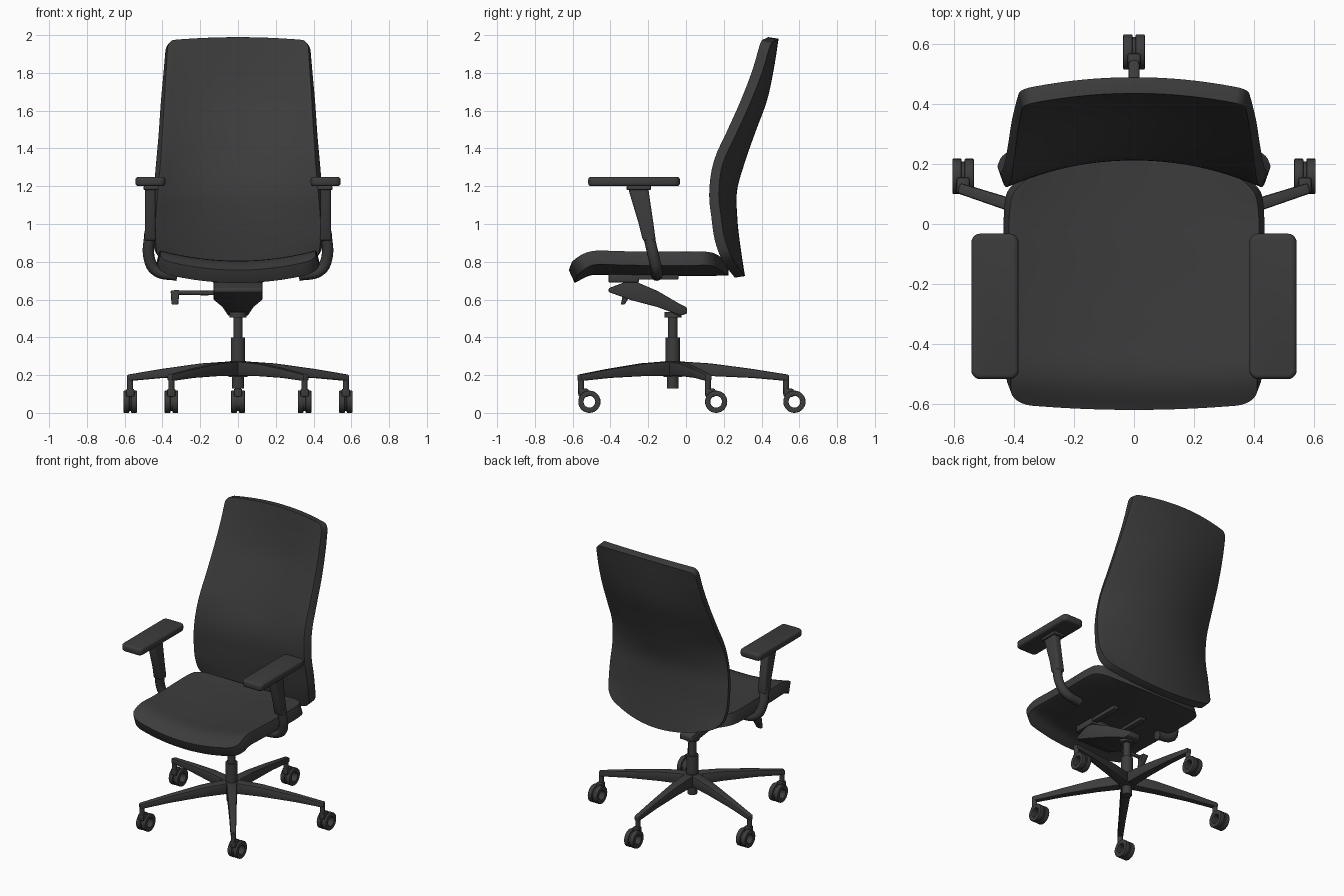
import bpy, bmesh
from math import sin, cos, pi, sqrt, radians
from mathutils import Vector, Matrix

if "Cube" in bpy.data.objects:
    bpy.data.objects.remove(bpy.data.objects["Cube"])

DARK = bpy.data.materials.new("dark_grey")
DARK.diffuse_color = (0.045, 0.045, 0.045, 1)
DARK.use_nodes = True
DARK.node_tree.nodes["Principled BSDF"].inputs["Base Color"].default_value = DARK.diffuse_color


def finish(name, bm, bevel=0.0, segments=2, thickness=0.0):
    bmesh.ops.recalc_face_normals(bm, faces=bm.faces)
    me = bpy.data.meshes.new(name)
    bm.to_mesh(me)
    bm.free()
    ob = bpy.data.objects.new(name, me)
    bpy.context.collection.objects.link(ob)
    me.materials.append(DARK)
    if thickness:
        m = ob.modifiers.new("thickness", 'SOLIDIFY')
        m.thickness, m.offset, m.use_even_offset = thickness, 0, True
    if bevel:
        m = ob.modifiers.new("bevel", 'BEVEL')
        m.width, m.segments, m.limit_method, m.angle_limit = bevel, segments, 'ANGLE', radians(50)
    return ob


def loft(name, rings, bevel=0.0, segments=2, closed=False):
    """Skin consecutive rings of points; cap the ends unless closed."""
    bm = bmesh.new()
    vs = [[bm.verts.new(p) for p in ring] for ring in rings]
    n = len(rings[0])
    for a, b in zip(vs, vs[1:] + vs[:1] if closed else vs[1:]):
        for i in range(n):
            bm.faces.new((a[i], a[(i + 1) % n], b[(i + 1) % n], b[i]))
    if not closed:
        bm.faces.new(vs[0])
        bm.faces.new(vs[-1])
    return finish(name, bm, bevel, segments)


def rect_xz(y, hw, z0, z1, cx=0):
    return [(cx - hw, y, z0), (cx + hw, y, z0), (cx + hw, y, z1), (cx - hw, y, z1)]


def rect_xy(z, x0, x1, y0, y1):
    return [(x0, y0, z), (x1, y0, z), (x1, y1, z), (x0, y1, z)]


def box(name, x0, x1, y0, y1, z0, z1, bevel=0.006):
    return loft(name, [rect_xy(z0, x0, x1, y0, y1), rect_xy(z1, x0, x1, y0, y1)], bevel)


def cyl(name, x, y, z0, z1, r0, r1=None):
    bm = bmesh.new()
    bmesh.ops.create_cone(bm, cap_ends=True, segments=32, radius1=r0, radius2=r0 if r1 is None else r1,
                          depth=z1 - z0, matrix=Matrix.Translation((x, y, (z0 + z1) / 2)))
    return finish(name, bm)


def tube(name, pts, r):
    cu = bpy.data.curves.new(name, 'CURVE')
    cu.dimensions, cu.bevel_depth, cu.bevel_resolution, cu.use_fill_caps = '3D', r, 4, True
    sp = cu.splines.new('BEZIER')
    sp.bezier_points.add(len(pts) - 1)
    for bp, p in zip(sp.bezier_points, pts):
        bp.co, bp.handle_left_type, bp.handle_right_type = p, 'AUTO', 'AUTO'
    cu.materials.append(DARK)
    bpy.context.collection.objects.link(bpy.data.objects.new(name, cu))


def spline(table, t):
    """Catmull-Rom through evenly spaced tuples, t in 0..1."""
    n = len(table) - 1
    i = min(int(t * n), n - 1)
    f = t * n - i
    out = []
    for k in range(len(table[0])):
        p1, p2 = table[i][k], table[i + 1][k]
        p0 = table[i - 1][k] if i > 0 else 2 * p1 - p2
        p3 = table[i + 2][k] if i + 2 <= n else 2 * p2 - p1
        out.append(p1 + 0.5 * f * (p2 - p0 + f * (2 * p0 - 5 * p1 + 4 * p2 - p3 + f * (3 * (p1 - p2) + p3 - p0))))
    return out


def cushion(name, surf, corner_low, corner_high, thickness, bevel, rows=44, cols=24):
    """Curved pad: surf(u, t, corner factor) over a grid with rounded corners (radius as width, length)."""
    bm = bmesh.new()
    grid = []
    for j in range(rows + 1):
        t = 0.5 - 0.5 * cos(pi * j / rows)
        c = 1.0
        for d, (rw, rl) in ((t, corner_low), (1 - t, corner_high)):
            if d < rl:
                c = min(c, 1 - rw + rw * sqrt(max(0, 1 - (1 - d / rl) ** 2)))
        grid.append([bm.verts.new(surf((2 * i / cols - 1) * c, t)) for i in range(cols + 1)])
    for a, b in zip(grid, grid[1:]):
        for i in range(cols):
            bm.faces.new((a[i], a[i + 1], b[i + 1], b[i]))
    return finish(name, bm, bevel, 4, thickness)


# Backrest: columns are z, centre y, sideways wrap, half width
BACK = [(.72, .285, .07, .43), (.87, .262, .085, .445), (1.02, .245, .085, .445), (1.18, .243, .095, .435),
        (1.34, .287, .115, .422), (1.5, .343, .10, .41), (1.66, .402, .088, .40), (1.82, .437, .062, .388),
        (1.985, .463, .04, .376)]


def back_surf(u, t):
    z, y, wrap, w = spline(BACK, t)
    z += u * u * (0.09 * max(0, 1 - 3 * t) - 0.02 * t)
    return (u * w, y - wrap * u * u, z)


cushion("backrest", back_surf, (.14, .06), (.09, .03), .055, .02)

# Seat: columns are y, centre z, half width
SEAT = [(-.605, .722, .415), (-.51, .765, .42), (-.37, .765, .42), (-.22, .762, .422), (-.07, .762, .425),
        (.08, .762, .425), (.225, .765, .41)]


def seat_surf(u, t):
    y, z, w = spline(SEAT, t)
    y += u * u * (0.02 * (1 - t) - 0.09 * t ** 4)
    return (u * w, y, z + 0.055 * u * u)


cushion("seat", seat_surf, (.17, .09), (.15, .09), .075, .028)

# Armrests
for s, side in ((1, "right"), (-1, "left")):
    x0, x1 = sorted((s * .385, s * .543))
    ob = box(side + "_arm_pad", x0, x1, -.518, -.032, 1.2, 1.25, 0)
    bm = bmesh.new()
    bm.from_mesh(ob.data)
    up = [e for e in bm.edges if abs(e.verts[0].co.z - e.verts[1].co.z) > .01]
    bmesh.ops.bevel(bm, geom=up, offset=.03, segments=5, profile=.5, affect='EDGES')
    bm.to_mesh(ob.data)
    bm.free()
    m = ob.modifiers.new("bevel", 'BEVEL')
    m.width, m.segments, m.angle_limit = .015, 3, radians(50)
    x0, x1 = sorted((s * .42, s * .5))
    box(side + "_arm_bracket", x0, x1, -.315, -.185, 1.18, 1.202)
    x0, x1 = sorted((s * .436, s * .492))
    loft(side + "_arm_post", [rect_xy(1.19, x0, x1, -.307, -.2), rect_xy(1.0, x0, x1, -.25, -.172),
                              rect_xy(.91, x0 - .004, x1 + .004, -.228, -.16)], .014, 3)
    tube(side + "_arm_support", [(s * .467, -.2, .95), (s * .47, -.17, .82), (s * .435, -.155, .755),
                                 (s * .32, -.155, .728)], .03)

# Tilt mechanism, seat rails and lever
loft("tilt_mechanism", [rect_xz(-.41, .13, .64, .66), rect_xz(-.29, .13, .597, .705),
                        rect_xz(-.15, .085, .56, .645), rect_xz(-.03, .055, .515, .575),
                        rect_xz(.005, .045, .525, .558)], .006)
box("seat_plate", -.135, .135, -.41, -.25, .69, .735)
for s, side in ((1, "right"), (-1, "left")):
    box(side + "_seat_rail", s * .11 - .02, s * .11 + .02, -.41, -.04, .705, .735)
tube("tilt_lever", [(-.1, -.32, .635), (-.22, -.32, .635), (-.34, -.32, .638)], .012)
loft("lever_handle", [rect_xy(.573, -.352, -.316, -.345, -.325), rect_xy(.648, -.357, -.31, -.33, -.28)], .006)

# Gas column and hub
CY = -.07
cyl("column_collar", 0, CY, .505, .535, .045)
cyl("column_rod", 0, CY, .38, .52, .025)
cyl("column_sleeve", 0, CY, .25, .4, .038)
cyl("base_hub", 0, CY, .19, .275, .05, .042)
cyl("column_foot", 0, CY, .13, .2, .031)

# Five-star base: one leg and twin-wheel caster per arm
for k in range(5):
    a = radians(72 * k)
    leg = loft(f"base_leg_{k + 1}", [rect_xz(0, .034, .195, .275), rect_xz(.2, .029, .195, .262),
                                     rect_xz(.42, .022, .185, .233), rect_xz(.615, .018, .168, .202)], .008)
    leg.location = (0, CY, 0)
    leg.rotation_euler.z = a
    px, py = -.6 * sin(a), CY + .6 * cos(a)
    cyl(f"caster_stem_{k + 1}", px, py, .1, .19, .016)
    box(f"caster_hood_{k + 1}", px - .022, px + .022, py - .014, py + .04, .085, .128, .008)
    for s, side in ((1, "right"), (-1, "left")):
        rings = []
        for i in range(28):
            t = 2 * pi * i / 28
            rings.append([(px + x, py + .044 + r * cos(t), .059 + r * sin(t))
                          for x, r in ((s * .005, .031), (s * .036, .031), (s * .036, .059), (s * .005, .059))])
        loft(f"caster_wheel_{k + 1}_{side}", rings, .004, 2, closed=True)
    # inner ring joining the two wheels
    loft(f"caster_core_{k + 1}", [[(px + x, py + .044 + r * cos(2 * pi * i / 28), .059 + r * sin(2 * pi * i / 28))
                                   for x, r in ((-.01, .031), (.01, .031), (.01, .05), (-.01, .05))]
                                  for i in range(28)], closed=True)

# Apply modifiers and shade
bpy.ops.object.select_all(action='SELECT')
bpy.context.view_layer.objects.active = bpy.data.objects["seat"]
bpy.ops.object.convert(target='MESH')
bpy.ops.object.shade_smooth_by_angle(angle=radians(40))
